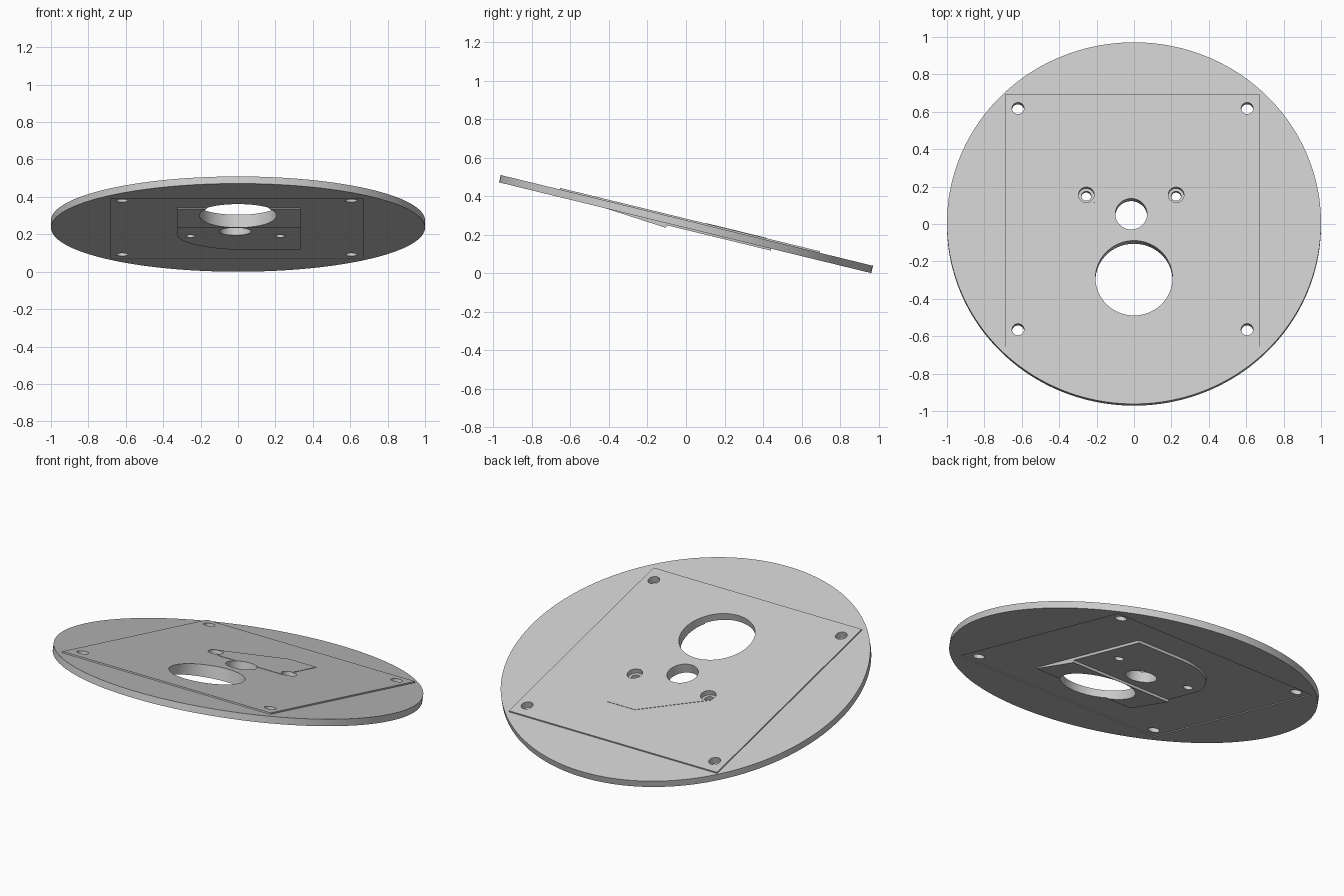
import bpy, bmesh, math
from mathutils import Matrix

if "Cube" in bpy.data.objects:
    bpy.data.objects.remove(bpy.data.objects["Cube"], do_unlink=True)

TILT = math.radians(13.7)
HALF = 0.0195            # half thickness of the disc
RAISE = 0.008            # square plate above the disc
POCKET = 0.005           # square recess in the underside

grey = bpy.data.materials.new("light_grey")
grey.use_nodes = True
grey.diffuse_color = (0.6, 0.6, 0.6, 1)
grey.node_tree.nodes["Principled BSDF"].inputs["Base Color"].default_value = (0.6, 0.6, 0.6, 1)


def finish(name, bm):
    bmesh.ops.recalc_face_normals(bm, faces=bm.faces)
    mesh = bpy.data.meshes.new(name)
    bm.to_mesh(mesh)
    bm.free()
    mesh.materials.append(grey)
    ob = bpy.data.objects.new(name, mesh)
    bpy.context.collection.objects.link(ob)
    return ob


def prism(name, outline, low, high):
    """Extrude a flat outline from low to high."""
    bm = bmesh.new()
    face = bm.faces.new([bm.verts.new((x, y, low)) for x, y in outline])
    new = bmesh.ops.extrude_face_region(bm, geom=[face])["geom"]
    bmesh.ops.translate(bm, vec=(0, 0, high - low),
                        verts=[v for v in new if isinstance(v, bmesh.types.BMVert)])
    return finish(name, bm)


def arc(x, y, r, start, end, steps):
    angles = [math.radians(start + (end - start) * i / steps) for i in range(steps + 1)]
    return [(x + r * math.cos(a), y + r * math.sin(a)) for a in angles]


def circle(x, y, r, steps=64):
    return arc(x, y, r, 0, 360, steps)[:-1]


def rectangle(x0, x1, y0, y1):
    return [(x0, y0), (x1, y0), (x1, y1), (x0, y1)]


def cut(ob, cutter):
    mod = ob.modifiers.new("cut", 'BOOLEAN')
    mod.operation = 'DIFFERENCE'
    mod.solver = 'EXACT'
    mod.object = cutter
    bpy.context.view_layer.objects.active = ob
    bpy.ops.object.modifier_apply(modifier=mod.name)


# Round base disc
disc = prism("base_disc", [(x, y * 0.995) for x, y in circle(0, 0, 1, 180)], -HALF, HALF)

# Square plate raised on top, with a matching shallow recess below
square = rectangle(-0.69, 0.67, -0.68, 0.71)
plate = prism("square_plate", square, HALF - 0.004, HALF + RAISE)
recess = prism("recess_cutter", rectangle(-0.68, 0.67, -0.66, 0.69), -0.1, -HALF + POCKET)
cut(disc, recess)

# Sloping wedge under the large hole
wedge = prism("underside_wedge", rectangle(-0.325, 0.335, -0.425, -0.096), -HALF - 0.024, -HALF + 0.008)
for v in wedge.data.vertices:
    if v.co.y < -0.3 and v.co.z < -HALF:
        v.co.z = -HALF

# Flat pad with one rounded corner behind the wedge
pad_outline = [(-0.325, -0.097), (0.335, -0.097), (0.335, 0.46)]
pad_outline += arc(0.04, 0.09, 0.37, 90, 170, 20)
pad = prism("underside_pad", pad_outline, -HALF - 0.01, -HALF + 0.008)

# Low rise showing on the top face
rise = prism("top_rise", [(0.04, 0.425), (-0.3, 0.18), (-0.2, 0.1), (0.22, 0.1), (0.22, 0.425)],
             HALF, HALF + RAISE + 0.002)

# Holes: large, small, four corners and two stepped screw holes
holes = [(0, -0.304, 0.206), (-0.015, 0.048, 0.085)]
holes += [(x, y, 0.032) for x in (-0.62, 0.605) for y in (-0.587, 0.63)]
screws = [(-0.255, 0.154), (0.225, 0.154)]
cutters = [prism("hole_cutter", circle(x, y, r), -0.2, 0.2) for x, y, r in holes]
cutters += [prism("screw_cutter", circle(x, y, 0.026, 40), -0.2, 0.2) for x, y in screws]
cutters += [prism("counterbore_cutter", circle(x, y, 0.042, 40), 0, 0.2) for x, y in screws]

parts = [disc, plate, wedge, pad, rise]
for ob in parts:
    for cutter in cutters:
        cut(ob, cutter)
for helper in cutters + [recess]:
    bpy.data.objects.remove(helper, do_unlink=True)

# Tilt everything so the front edge is high, then rest it on the ground
move = Matrix.Rotation(-TILT, 4, 'X')
for ob in parts:
    ob.data.transform(move)
lowest = min(v.co.z for ob in parts for v in ob.data.vertices)
bpy.ops.object.select_all(action='DESELECT')
for ob in parts:
    ob.data.transform(Matrix.Translation((0, 0, -lowest)))
    ob.select_set(True)
bpy.context.view_layer.objects.active = disc
bpy.ops.object.shade_smooth_by_angle(angle=math.radians(30))
